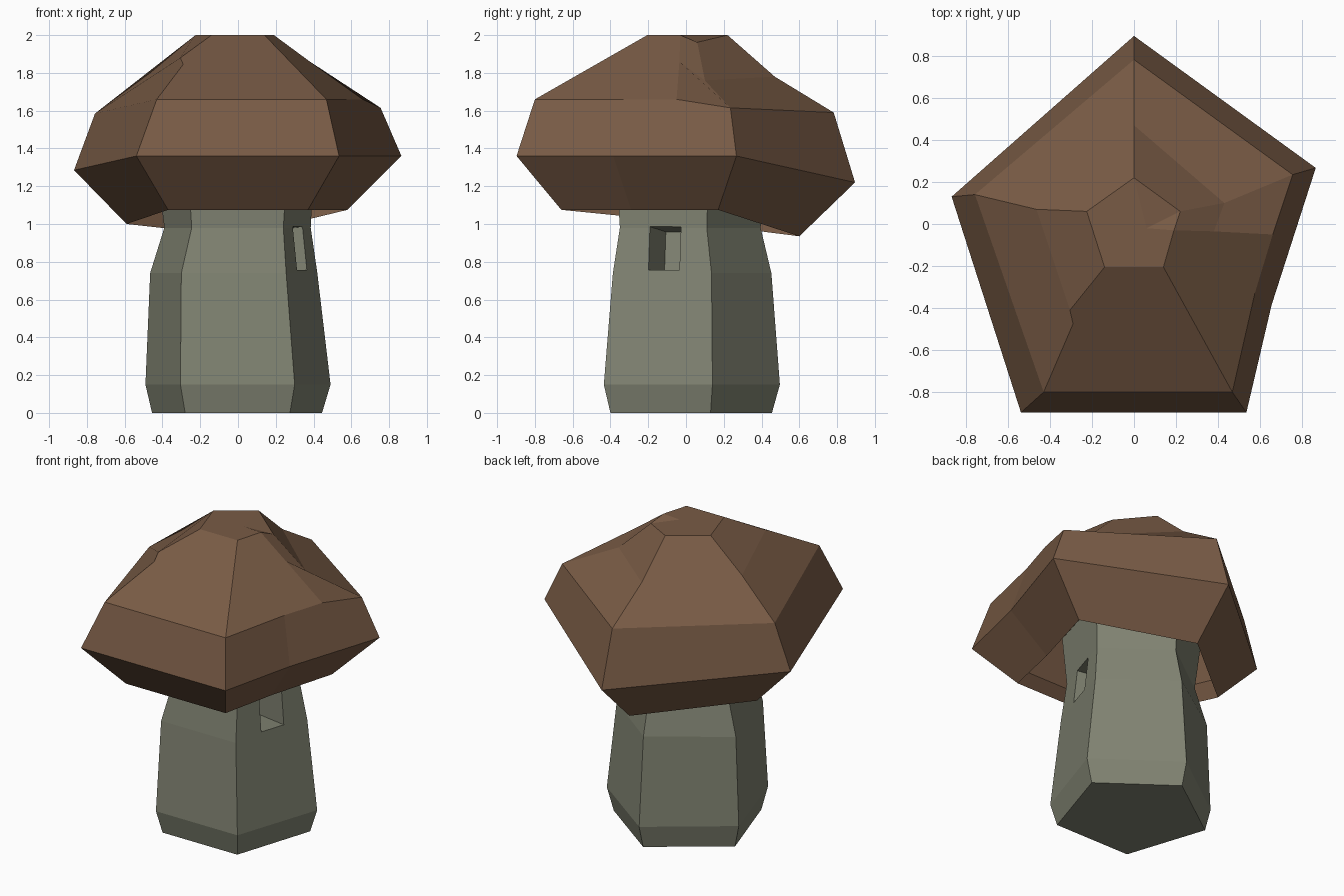
import bpy, bmesh, math

if "Cube" in bpy.data.objects:
    bpy.data.objects.remove(bpy.data.objects["Cube"])


def material(name, color):
    m = bpy.data.materials.new(name)
    m.diffuse_color = (*color, 1)
    m.use_nodes = True
    m.node_tree.nodes["Principled BSDF"].inputs["Base Color"].default_value = m.diffuse_color
    return m


def build(name, points, faces, mat):
    """Flat-shaded mesh from named points and faces listed by point name."""
    bm = bmesh.new()
    v = {k: bm.verts.new(p) for k, p in points.items()}
    for f in faces:
        bm.faces.new([v[k] for k in f.split()])
    bmesh.ops.recalc_face_normals(bm, faces=bm.faces)
    me = bpy.data.meshes.new(name)
    bm.to_mesh(me)
    bm.free()
    ob = bpy.data.objects.new(name, me)
    bpy.context.collection.objects.link(ob)
    me.materials.append(mat)
    return ob


def bands(rows, corners):
    """Quads joining successive rings of named corners."""
    n = len(corners)
    return [f"{a}{corners[i]} {a}{corners[(i + 1) % n]} {b}{corners[(i + 1) % n]} {b}{corners[i]}"
            for a, b in zip(rows, rows[1:]) for i in range(n)]


brown = material("cap_brown", (0.19, 0.105, 0.06))
grey = material("stem_grey", (0.22, 0.23, 0.17))

# Stem: five-sided rings (z, front-left x, front-right x, front y, left x, right x, side y, back y)
rings = [(0, -.28, .275, -.40, -.455, .445, .13, .455),
         (.15, -.305, .30, -.435, -.49, .49, .14, .497),
         (.74, -.30, .255, -.387, -.465, .42, .135, .452),
         (.98, -.245, .24, -.35, -.39, .385, .11, .395),
         (1.3, -.265, .26, -.37, -.43, .40, .12, .42)]
corners = ["fl", "fr", "r", "b", "l"]
pts = {}
for i, (z, fl, fr, fy, l, r, sy, by) in enumerate(rings):
    for k, x, y in zip(corners, (fl, fr, r, 0, l), (fy, fy, sy, by, sy)):
        pts[f"{i}{k}"] = (x, y, z)
faces = bands("01234", corners)
faces += [" ".join(f"{i}{k}" for k in corners) for i in (0, 4)]
stem = build("stem", pts, faces, grey)

# Window recess cut into the front-right side of the stem
bpy.ops.mesh.primitive_cube_add(size=1, location=(.29, -.10, .867),
                                rotation=(0, math.radians(-6), math.radians(-18.9)))
cutter = bpy.context.object
cutter.name = "window_cutter"
cutter.scale = (.44, .172, .23)
cutter.hide_render = True
mod = stem.modifiers.new("window", 'BOOLEAN')
mod.operation = 'DIFFERENCE'
mod.solver = 'EXACT'
mod.object = cutter
bpy.context.view_layer.objects.active = stem
bpy.ops.object.modifier_apply(modifier=mod.name)
bpy.data.objects.remove(cutter)

# Cap: open underneath; lower rim (a), widest rim (o), shoulder (u), dents (m), flat top (t)
cap = {
    "afl": (-.37, -.66, 1.075), "afr": (.37, -.66, 1.075), "ak": (.45, -.29, 1.075),
    "ar": (.58, .17, 1.075), "ab": (0, .60, .935), "al": (-.59, .09, 1.0),
    "ofl": (-.538, -.897, 1.36), "ofr": (.535, -.897, 1.36), "ok": (.655, -.385, 1.36),
    "or": (.865, .267, 1.36), "ob": (0, .895, 1.22), "ol": (-.868, .13, 1.285),
    "ufl": (-.43, -.80, 1.66), "ufr": (.468, -.80, 1.66), "uk": (.575, -.33, 1.66),
    "us": (.66, -.05, 1.66), "ur": (.755, .235, 1.615), "ub": (0, .782, 1.59),
    "ul": (-.757, .14, 1.585),
    "m1": (-.305, -.41, 1.88), "m2": (-.29, -.475, 1.845), "ml": (-.465, .07, 1.80),
    "mb": (0, .47, 1.78), "mr": (.43, .10, 1.76), "ms": (.38, -.035, 1.86),
    "tfl": (-.14, -.205, 2), "tfr": (.14, -.205, 2), "ts": (.19, -.03, 2),
    "tr": (.22, .06, 1.962), "tb": (0, .22, 2), "tl": (-.225, .06, 2), "tc": (.06, -.02, 2),
}
rim = ["fl", "fr", "k", "r", "b", "l"]
faces = [f for f in bands("aou", rim) if f != "ok or ur uk"]
faces += ["ok or ur us uk",
          "tfl m1 m2 ufl ufr tfr",          # front
          "tl ml m1 tfl", "ml ul ufl m2 m1",  # left
          "tb mb ub ul ml tl",              # back left
          "tr mr mb tb", "mr ur ub mb",     # back right
          "tfr ufr uk us ms ts", "ts ms mr tr", "ms us ur mr",  # right, with dent
          "tfl tfr ts tc tb tl", "ts tr tc", "tc tr tb"]        # top
build("cap", cap, faces, brown)
